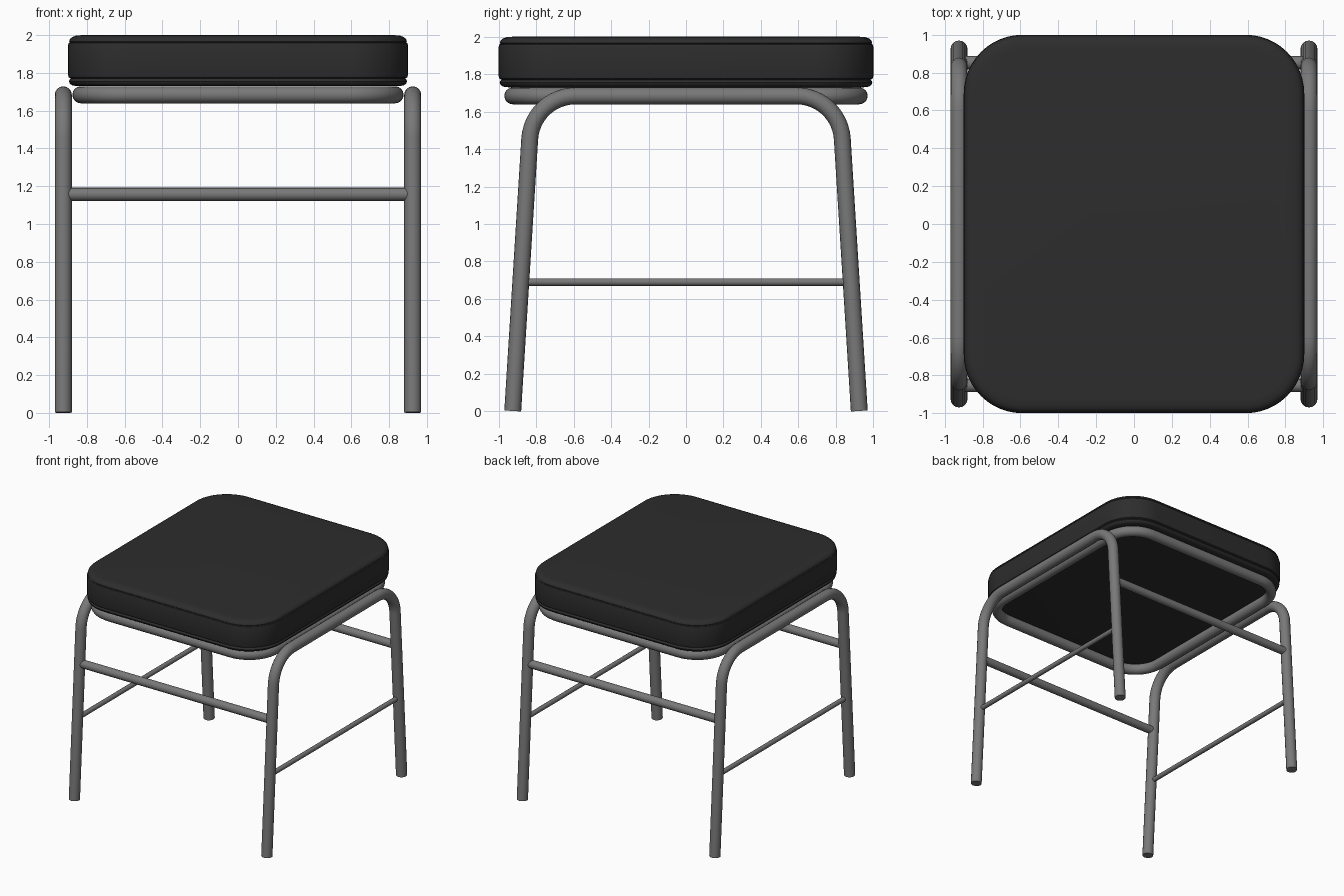
import bpy, bmesh, math
from mathutils import Vector

if "Cube" in bpy.data.objects:
    bpy.data.objects.remove(bpy.data.objects["Cube"])


def material(name, value):
    m = bpy.data.materials.new(name)
    m.diffuse_color = (value, value, value, 1)
    m.use_nodes = True
    m.node_tree.nodes["Principled BSDF"].inputs["Base Color"].default_value = m.diffuse_color
    return m


BLACK = material("black upholstery", 0.026)
GREY = material("grey metal", 0.19)


def smooth(ob, angle):
    bpy.ops.object.select_all(action='DESELECT')
    ob.select_set(True)
    bpy.context.view_layer.objects.active = ob
    bpy.ops.object.shade_smooth_by_angle(angle=math.radians(angle))


def fillet(prev, p, nxt, t, n=12):
    """Arc points rounding corner p, starting t away from it."""
    u, v = (prev - p).normalized(), (nxt - p).normalized()
    h = u.angle(v) / 2
    c = p + (u + v).normalized() * (t / math.cos(h))
    a, b = p + u * t - c, p + v * t - c
    r = a.length
    return [c + a.normalized().slerp(b.normalized(), i / n) * r for i in range(n + 1)]


def tube(name, pts, radius, bend=0, cyclic=False):
    """Round tube along a path with filleted corners, converted to a mesh."""
    pts = [Vector(p) for p in pts]
    path = []
    for i, p in enumerate(pts):
        if bend and (cyclic or 0 < i < len(pts) - 1):
            path += fillet(pts[i - 1], p, pts[(i + 1) % len(pts)], bend)
        else:
            path.append(p)
    cu = bpy.data.curves.new(name, 'CURVE')
    cu.dimensions = '3D'
    cu.bevel_depth = radius
    cu.bevel_resolution = 6
    cu.use_fill_caps = True
    sp = cu.splines.new('POLY')
    sp.points.add(len(path) - 1)
    for q, p in zip(sp.points, path):
        q.co = (*p, 1)
    sp.use_cyclic_u = cyclic
    ob = bpy.data.objects.new(name, cu)
    bpy.context.collection.objects.link(ob)
    bpy.ops.object.select_all(action='DESELECT')
    ob.select_set(True)
    bpy.context.view_layer.objects.active = ob
    bpy.ops.object.convert(target='MESH')
    ob = bpy.context.view_layer.objects.active
    ob.data.materials.clear()
    ob.data.materials.append(GREY)
    smooth(ob, 40)
    return ob


def rounded_rect(hx, hy, r, z, n=12):
    pts = []
    for k, (sx, sy) in enumerate([(1, 1), (-1, 1), (-1, -1), (1, -1)]):
        for i in range(n + 1):
            a = math.pi / 2 * (k + i / n)
            pts.append((sx * (hx - r) + r * math.cos(a), sy * (hy - r) + r * math.sin(a), z))
    return pts


# Seat cushion: stacked rounded outlines (inset, height) with two seam grooves
profile = [(0.05, 1.73), (0.025, 1.733), (0.010, 1.742), (0.005, 1.755), (0.010, 1.766),
           (0.016, 1.770), (0.004, 1.776), (0, 1.79), (0, 1.945), (0.003, 1.957),
           (0.010, 1.962), (0.006, 1.967), (0.010, 1.979), (0.022, 1.990),
           (0.042, 1.997), (0.075, 2.0)]
bm = bmesh.new()
rings = [[bm.verts.new(p) for p in rounded_rect(0.9 - d, 1.0 - d, 0.31 - d, z)] for d, z in profile]
count = len(rings[0])
for lo, hi in zip(rings, rings[1:]):
    for i in range(count):
        j = (i + 1) % count
        bm.faces.new((lo[i], lo[j], hi[j], hi[i]))
bm.faces.new(rings[-1])
bm.faces.new(rings[0][::-1])
mesh = bpy.data.meshes.new("seat")
bm.to_mesh(mesh)
bm.free()
seat = bpy.data.objects.new("seat", mesh)
bpy.context.collection.objects.link(seat)
mesh.materials.append(BLACK)
smooth(seat, 40)

# Ring of tube under the seat
RZ, RAD = 1.684, 0.045
tube("seat_ring", [(0.832, 0.925, RZ), (-0.832, 0.925, RZ), (-0.832, -0.925, RZ), (0.832, -0.925, RZ)],
     RAD, 0.25, True)

# Bent side frames (two legs each) with thin side bars
FOOT, TOP = 0.925, 0.82


def leg_y(z):
    return FOOT + (TOP - FOOT) * z / RZ


for side, x in (("left", -0.925), ("right", 0.925)):
    tube(side + "_leg_frame", [(x, -FOOT, 0.002), (x, -TOP, RZ), (x, TOP, RZ), (x, FOOT, 0.002)], RAD, 0.23)
    y = leg_y(0.69)
    tube(side + "_side_bar", [(x, -y, 0.69), (x, y, 0.69)], 0.02)

# Front and back cross bars
for name, s in (("front", -1), ("back", 1)):
    y = s * leg_y(1.157)
    tube(name + "_cross_bar", [(-0.9, y, 1.157), (0.9, y, 1.157)], 0.035)
